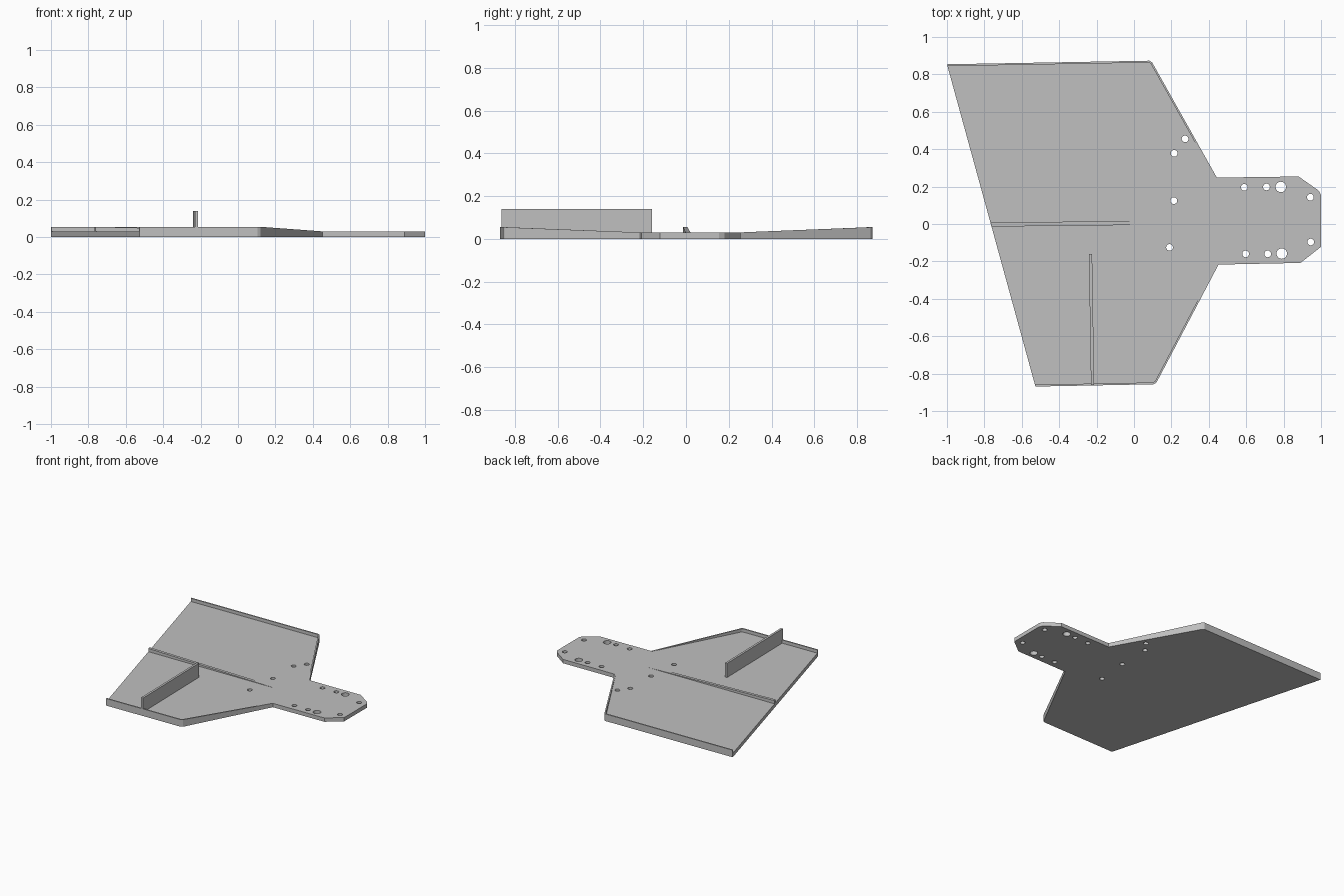
import bpy, bmesh
from mathutils import Vector, Matrix

cube = bpy.data.objects.get("Cube")
if cube:
    bpy.data.objects.remove(cube)

grey = bpy.data.materials.new("plain grey")
grey.use_nodes = True
COLOUR = (0.53, 0.53, 0.53, 1)
grey.diffuse_color = COLOUR
grey.node_tree.nodes["Principled BSDF"].inputs["Base Color"].default_value = COLOUR

PLATE = 0.03      # plate thickness
RAISE = 0.025     # rim height above the plate
RIM = 0.01        # rim width


def finish(bm, name):
    bmesh.ops.recalc_face_normals(bm, faces=bm.faces)
    mesh = bpy.data.meshes.new(name)
    bm.to_mesh(mesh)
    bm.free()
    obj = bpy.data.objects.new(name, mesh)
    bpy.context.collection.objects.link(obj)
    mesh.materials.append(grey)
    return obj


def strip(name, outer, inner, heights, base=PLATE):
    """Wall between two plan lines with a height for each station."""
    bm = bmesh.new()
    rings = []
    for a, b, h in zip(outer, inner, heights):
        rings.append([bm.verts.new((p[0], p[1], z)) for p, z in
                      ((a, base), (b, base), (b, base + h), (a, base + h))])
    for r, s in zip(rings, rings[1:]):
        for i in range(4):
            j = (i + 1) % 4
            bm.faces.new((r[i], r[j], s[j], s[i]))
    bm.faces.new(rings[0])
    bm.faces.new(rings[-1])
    return finish(bm, name)


# Plate outline, counter-clockwise from the rear tip
outline = [Vector(p) for p in (
    (-1, .854), (-.527, -.869), (.105, -.857), (.12, -.848), (.452, -.217),
    (.89, -.208), (1, -.122), (1, .155), (.987, .179), (.88, .254),
    (.443, .248), (.097, .864), (.083, .873))]
n = len(outline)

bm = bmesh.new()
face = bm.faces.new([bm.verts.new((p.x, p.y, 0)) for p in outline])
top = bmesh.ops.extrude_face_region(bm, geom=[face])["geom"]
bmesh.ops.translate(bm, vec=(0, 0, PLATE),
                    verts=[v for v in top if isinstance(v, bmesh.types.BMVert)])
plate = finish(bm, "base_plate")

# Bolt holes through the plate
SMALL, LARGE = .018, .028
holes = [(.273, .455, SMALL), (.215, .378, SMALL), (.213, .125, SMALL),
         (.19, -.125, SMALL), (.59, .196, SMALL), (.708, .198, SMALL),
         (.785, .198, LARGE), (.943, .143, SMALL), (.597, -.16, SMALL),
         (.715, -.16, SMALL), (.79, -.158, LARGE), (.945, -.096, SMALL)]
bm = bmesh.new()
for x, y, r in holes:
    bmesh.ops.create_cone(bm, cap_ends=True, segments=24, radius1=r, radius2=r,
                          depth=.2, matrix=Matrix.Translation((x, y, 0)))
cutter = finish(bm, "hole_cutter")
cutter.hide_render = True
mod = plate.modifiers.new("holes", "BOOLEAN")
mod.operation = "DIFFERENCE"
mod.solver = "EXACT"
mod.object = cutter
bpy.context.view_layer.objects.active = plate
bpy.ops.object.modifier_apply(modifier=mod.name)
bpy.data.objects.remove(cutter)


# Raised rims, mitred along the outline; each fades out toward the nose
def rim(name, ids, heights):
    inner = []
    for k, i in enumerate(ids):
        p = outline[i]
        e1 = (p - outline[i - 1]).normalized()
        e2 = (outline[(i + 1) % n] - p).normalized()
        d1 = RIM if k > 0 else 0
        d2 = RIM if k < len(ids) - 1 else 0
        inner.append(p + (d1 * e2 - d2 * e1) / e1.cross(e2))
    strip(name, [outline[i] for i in ids], inner, heights)


FADE = .0005
rim("front_rim", [1, 2, 3, 4], [RAISE, RAISE, RAISE, FADE])
rim("back_rim", [10, 11, 12, 0], [FADE, RAISE, RAISE, RAISE])

# Centre rib, sloping down to the plate
strip("centre_rib", [(-.761, -.014), (.305, -.002)],
      [(-.767, .007), (.305, .021)], [RAISE, FADE])

# Upright fin
strip("upright_fin", [(-.241, -.16), (-.23, -.862)],
      [(-.224, -.16), (-.213, -.862)], [.11, .11])
